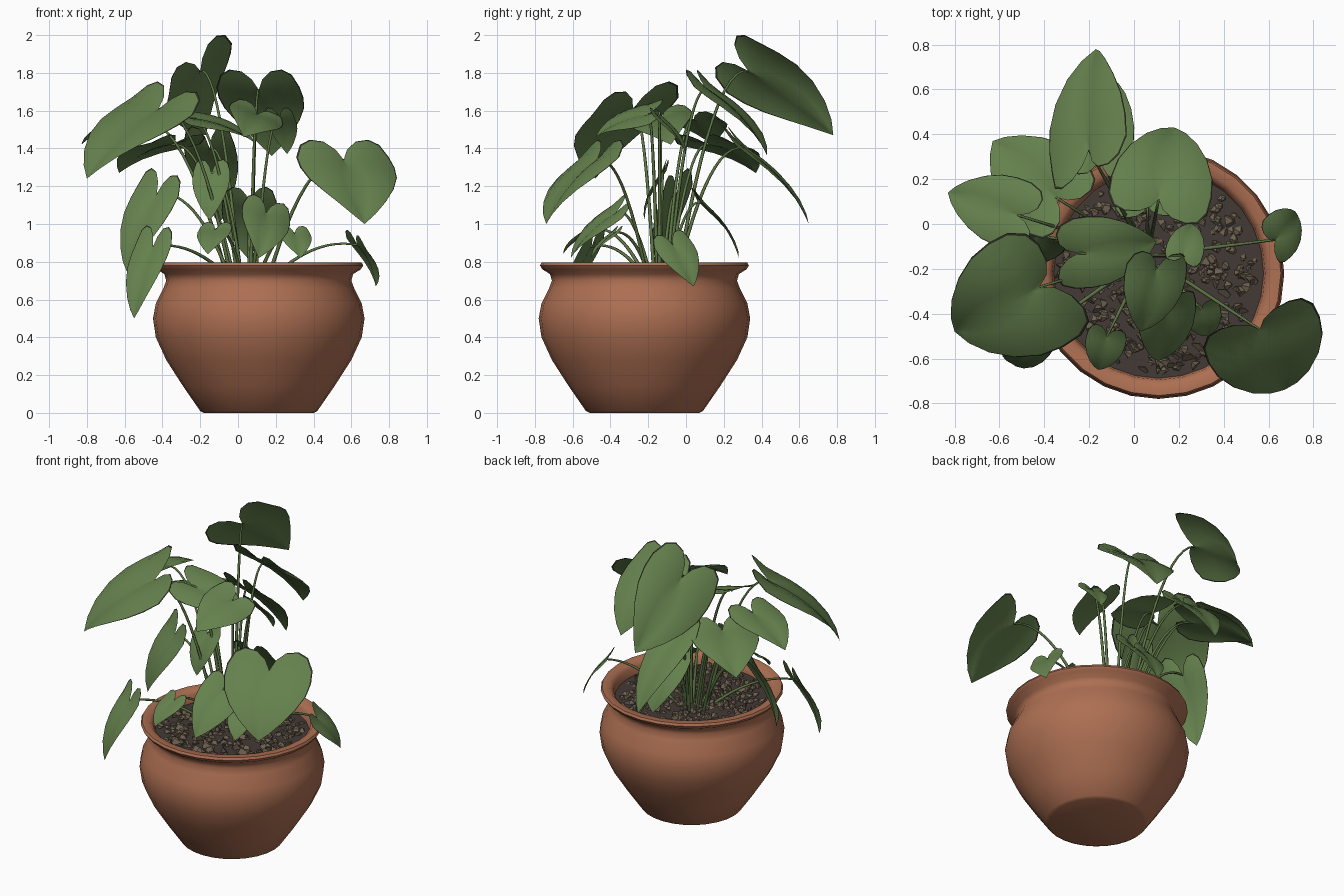
import bpy, bmesh, math, random
from mathutils import Vector, Matrix

random.seed(4)
if "Cube" in bpy.data.objects:
    bpy.data.objects.remove(bpy.data.objects["Cube"], do_unlink=True)

UP = Vector((0, 0, 1))
POT = Vector((0.11, -0.22, 0))
SOIL_Z = 0.72


def material(name, rgb):
    mat = bpy.data.materials.new(name)
    mat.use_nodes = True
    color = (*rgb, 1)
    mat.diffuse_color = color
    bsdf = mat.node_tree.nodes["Principled BSDF"]
    bsdf.inputs["Base Color"].default_value = color
    bsdf.inputs["Roughness"].default_value = 0.8
    return mat


terracotta = material("terracotta", (0.42, 0.16, 0.085))
leaf_green = material("leaf green", (0.13, 0.22, 0.075))
edge_dark = material("dark leaf edge", (0.03, 0.035, 0.02))
stem_green = material("stem green", (0.11, 0.18, 0.06))
soil_brown = material("soil brown", (0.055, 0.042, 0.036))
pebble_brown = material("pebble brown", (0.155, 0.12, 0.08))


def add_object(name, bm, mats, smooth=True):
    mesh = bpy.data.meshes.new(name)
    bm.to_mesh(mesh)
    bm.free()
    for mat in mats:
        mesh.materials.append(mat)
    obj = bpy.data.objects.new(name, mesh)
    bpy.context.collection.objects.link(obj)
    if smooth:
        bpy.ops.object.select_all(action="DESELECT")
        obj.select_set(True)
        bpy.context.view_layer.objects.active = obj
        bpy.ops.object.shade_smooth_by_angle(angle=math.radians(50))


def lathe(name, profile, mat, sides=28):
    """Spin a radius/height profile around the pot axis."""
    bm = bmesh.new()
    verts = [bm.verts.new(POT + Vector((r, 0, z))) for r, z in profile]
    edges = [bm.edges.new(pair) for pair in zip(verts, verts[1:])]
    bmesh.ops.spin(bm, geom=verts + edges, cent=POT, axis=UP,
                   angle=math.tau, steps=sides, use_merge=True)
    bmesh.ops.remove_doubles(bm, verts=bm.verts, dist=0.0005)
    bmesh.ops.recalc_face_normals(bm, faces=bm.faces)
    add_object(name, bm, [mat])


# Pot: foot, belly, neck and rolled rim, then the inside wall and floor
lathe("pot", [
    (0, 0.005), (0.29, 0), (0.31, 0.01), (0.4, 0.14),
    (0.49, 0.28), (0.545, 0.4), (0.56, 0.5), (0.545, 0.58), (0.505, 0.66),
    (0.49, 0.7), (0.5, 0.735), (0.54, 0.76), (0.553, 0.78), (0.545, 0.795),
    (0.5, 0.795), (0.475, 0.77), (0.465, 0.7), (0.46, 0.6), (0, 0.6)], terracotta)

# Soil surface
bm = bmesh.new()
bmesh.ops.create_circle(bm, cap_ends=True, segments=28, radius=0.468,
                        matrix=Matrix.Translation(POT + UP * SOIL_Z))
add_object("soil", bm, [soil_brown], smooth=False)

# Angular pebbles scattered over the soil
bm = bmesh.new()
for i in range(400):
    angle = random.uniform(0, math.tau)
    reach = 0.44 * math.sqrt(random.random())
    spot = POT + Vector((reach * math.cos(angle), reach * math.sin(angle), SOIL_Z))
    turn = Matrix.Rotation(random.uniform(0, math.tau), 4, Vector((1, angle, 2)))
    size = random.uniform(0.014, 0.028)
    shape = Matrix.Diagonal((size * 1.4, size, size * 0.7, 1))
    bmesh.ops.create_cone(bm, segments=5, radius1=1, radius2=0.3, depth=1.4,
                          cap_ends=True,
                          matrix=Matrix.Translation(spot) @ turn @ shape)
add_object("pebbles", bm, [pebble_brown], smooth=False)

# Half of the heart outline: distance along the midrib, distance sideways
OUTLINE = [(0, 0), (-0.14, 0.06), (-0.25, 0.17), (-0.28, 0.31), (-0.22, 0.42),
           (-0.05, 0.49), (0.14, 0.5), (0.34, 0.47), (0.55, 0.38),
           (0.75, 0.25), (0.9, 0.12), (1, 0)]
# Steps from midrib to margin; the last one is the thin dark edge
STEPS = (0, 0.25, 0.5, 0.75, 0.97, 1)


def leaf(name, base, tip, width, roll):
    """Heart-shaped blade from its stem joint to its tip."""
    length = (tip - base).length
    axis = (tip - base).normalized()
    flat = axis.cross(UP).normalized()
    angle = math.radians(roll)
    side = flat * math.cos(angle) + flat.cross(axis) * math.sin(angle)
    normal = side.cross(axis)
    bm = bmesh.new()
    last = len(OUTLINE) - 1
    for sign in (1, -1):
        rows = []
        for i, (u, w) in enumerate(OUTLINE):
            row = []
            for f in STEPS:
                t = (i / last) * (1 - f) + u * f
                s = w * f
                arch = 0.32 * length * max(t, 0) * (1 - t)
                fold = width * (0.3 * s - 0.65 * s * s)
                row.append(bm.verts.new(base + axis * t * length
                                        + side * sign * s * width
                                        + normal * (arch + fold)))
            rows.append(row)
        for a, b in zip(rows, rows[1:]):
            for c in range(len(STEPS) - 1):
                quad = [a[c], a[c + 1], b[c + 1], b[c]]
                face = bm.faces.new(quad if sign < 0 else quad[::-1])
                face.material_index = int(c == len(STEPS) - 2)
    bmesh.ops.remove_doubles(bm, verts=bm.verts, dist=0.0005)
    bmesh.ops.dissolve_degenerate(bm, edges=bm.edges, dist=0.0005)
    for face in bm.faces:
        face.normal_update()
        if face.normal.dot(normal) < 0:
            face.normal_flip()
    add_object(name, bm, [leaf_green, edge_dark])


def stem(name, root, end):
    """Thin stalk that rises first and then arches outwards."""
    bend = root.lerp(end, 0.5)
    bend.z = end.z + 0.04
    curve = bpy.data.curves.new(name, "CURVE")
    curve.dimensions = "3D"
    curve.bevel_depth = 0.008
    curve.bevel_resolution = 1
    curve.use_fill_caps = True
    spline = curve.splines.new("POLY")
    steps = 12
    spline.points.add(steps)
    for i, point in enumerate(spline.points):
        t = i / steps
        spot = root.lerp(bend, t).lerp(bend.lerp(end, t), t)
        point.co = (*spot, 1)
        point.radius = 1.3 - 0.6 * t
    curve.materials.append(stem_green)
    obj = bpy.data.objects.new(name, curve)
    bpy.context.collection.objects.link(obj)


# Each leaf: stem joint, tip, width, roll in degrees
LEAVES = {
    "front_left_large": ((0.56, -0.47, 1.34), (0.67, -0.74, 1), 0.54, 0),
    "back_top": ((-0.2, 0.33, 1.81), (-0.17, 0.78, 1.47), 0.47, 46),
    "right_large": ((-0.42, -0.28, 1.61), (-0.8, -0.48, 1.24), 0.58, 12),
    "back_upper": ((0.11, 0.11, 1.71), (0.18, 0.43, 1.36), 0.46, 0),
    "middle": ((-0.25, -0.13, 1.56), (0.1, -0.08, 1.42), 0.33, -15),
    "front_upper": ((0.1, -0.2, 1.58), (0.03, -0.48, 1.46), 0.3, 25),
    "back_right": ((-0.35, 0.12, 1.42), (-0.63, 0.37, 1.27), 0.42, 0),
    "back_low": ((-0.15, 0.3, 1.4), (-0.1, 0.65, 1), 0.28, 0),
    "right_upper": ((-0.52, 0.04, 1.55), (-0.83, 0.14, 1.42), 0.32, 0),
    "right_hanging": ((-0.43, -0.05, 1.16), (-0.59, -0.11, 0.75), 0.28, 35),
    "left_hanging": ((0.63, -0.07, 0.89), (0.73, 0.04, 0.67), 0.22, -24),
    "front_right_low": ((-0.45, -0.5, 0.88), (-0.55, -0.62, 0.5), 0.22, 10),
    "back_inner": ((0.06, 0.08, 1.11), (0.05, 0.28, 0.82), 0.29, 0),
    "inner_small": ((-0.14, -0.12, 1.27), (-0.15, -0.22, 1.02), 0.2, 0),
    "front_right_small": ((-0.12, -0.5, 0.97), (-0.16, -0.65, 0.84), 0.18, 0),
    "front_inner": ((0.15, -0.37, 1.06), (0.11, -0.61, 0.82), 0.27, 25),
    "front_small": ((0.3, -0.38, 0.95), (0.33, -0.5, 0.82), 0.17, 0),
    "upper_small": ((0.22, -0.14, 1.56), (0.26, 0, 1.37), 0.17, 0),
}
CROWN = Vector((0.06, -0.14, SOIL_Z - 0.01))
for name, (base, tip, width, roll) in LEAVES.items():
    base, tip = Vector(base), Vector(tip)
    leaf(name + "_leaf", base, tip, width, roll)
    outward = Vector((base.x - CROWN.x, base.y - CROWN.y, 0))
    stem(name + "_stem", CROWN + outward * 0.2, base)
